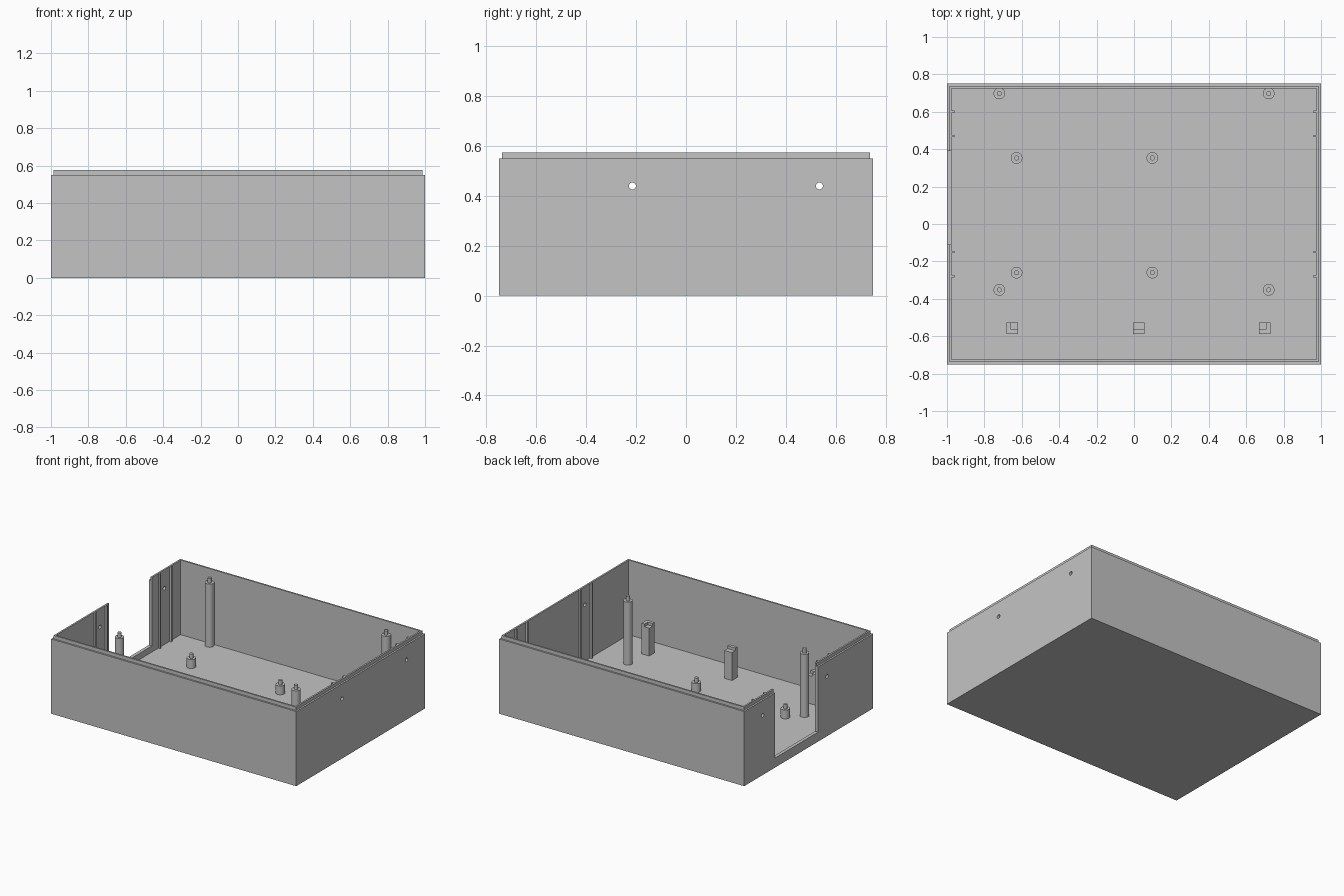
import bpy
import bmesh
from math import radians
from mathutils import Matrix, Vector

old = bpy.data.objects.get("Cube")
if old:
    bpy.data.objects.remove(old, do_unlink=True)

FLOOR, WALL_TOP, RIM_TOP = 0.025, 0.55, 0.575
SINK = 0.01  # overlap of parts into floor and walls

grey = bpy.data.materials.new("plain_grey")
grey.use_nodes = True
COLOUR = (0.55, 0.55, 0.55, 1)
grey.diffuse_color = COLOUR
grey.node_tree.nodes["Principled BSDF"].inputs["Base Color"].default_value = COLOUR


def finish(bm, name, smooth=False):
    bmesh.ops.recalc_face_normals(bm, faces=bm.faces)
    mesh = bpy.data.meshes.new(name)
    bm.to_mesh(mesh)
    bm.free()
    obj = bpy.data.objects.new(name, mesh)
    bpy.context.collection.objects.link(obj)
    mesh.materials.append(grey)
    if smooth:
        activate(obj)
        bpy.ops.object.shade_smooth_by_angle(angle=radians(35))
    return obj


def activate(obj):
    bpy.ops.object.select_all(action="DESELECT")
    obj.select_set(True)
    bpy.context.view_layer.objects.active = obj


def add_box(bm, low, high):
    low, high = Vector(low), Vector(high)
    matrix = Matrix.Translation((low + high) / 2) @ Matrix.Diagonal((*(high - low), 1))
    bmesh.ops.create_cube(bm, size=1, matrix=matrix)


def add_cylinder(bm, centre, radius, length, axis="Z", segments=32):
    turn = Matrix.Rotation(radians(90), 4, "Y") if axis == "X" else Matrix()
    bmesh.ops.create_cone(bm, cap_ends=True, segments=segments, radius1=radius,
                          radius2=radius, depth=length,
                          matrix=Matrix.Translation(centre) @ turn)


def cut(obj, bm):
    cutter = finish(bm, "cutter")
    cutter.hide_render = True
    mod = obj.modifiers.new("cut", "BOOLEAN")
    mod.operation, mod.solver, mod.object = "DIFFERENCE", "EXACT", cutter
    activate(obj)
    bpy.ops.object.modifier_apply(modifier=mod.name)
    bpy.data.objects.remove(cutter, do_unlink=True)


# Open tray with a stepped rim: rectangular rings, outside to inside
bm = bmesh.new()
rings = []
for inset, z in ((0, 0), (0, WALL_TOP), (0.0125, WALL_TOP), (0.0125, RIM_TOP),
                 (0.025, RIM_TOP), (0.025, FLOOR)):
    x, y = 1 - inset, 0.75 - inset
    rings.append([bm.verts.new((sx * x, sy * y, z))
                  for sx, sy in ((-1, -1), (1, -1), (1, 1), (-1, 1))])
for a, b in zip(rings, rings[1:]):
    for i in range(4):
        j = (i + 1) % 4
        bm.faces.new((a[i], a[j], b[j], b[i]))
bm.faces.new(rings[0][::-1])
bm.faces.new(rings[-1])
tray = finish(bm, "tray")

# Port opening in the -x wall
bm = bmesh.new()
add_box(bm, (-1.1, -0.11, 0.07), (-0.9, 0.39, 0.7))
cut(tray, bm)

# Screw holes through both side walls
HOLES = (-0.215, 0.535)
for side in (-1, 1):
    for y in HOLES:
        bm = bmesh.new()
        add_cylinder(bm, (side, y, 0.44), 0.014, 0.2, "X", 20)
        cut(tray, bm)

# Vertical guide ribs on either side of each screw hole
for side, label in ((-1, "right"), (1, "left")):
    for y in HOLES:
        for offset in (-0.065, 0.065):
            bm = bmesh.new()
            xs = sorted((side * 0.96, side * 0.98))
            yc = y + offset
            add_box(bm, (xs[0], yc - 0.006, FLOOR - SINK), (xs[1], yc + 0.006, RIM_TOP))
            finish(bm, label + "_guide_rib")


# Standoff posts with locating pins
def post(name, x, y, top):
    bm = bmesh.new()
    for radius, base, end in ((0.031, FLOOR - SINK, top), (0.0133, top - SINK, top + 0.032)):
        add_cylinder(bm, (x, y, (base + end) / 2), radius, end - base)
    finish(bm, name, smooth=True)


for x in (-0.72, 0.72):
    for y in (-0.352, 0.698):
        post("tall_post", x, y, 0.49)
for x in (-0.628, 0.098):
    for y in (-0.26, 0.353):
        post("short_post", x, y, 0.09)

# Square board supports: a shelf with a raised lip at the front and outer side
HALF, SHELF, LIP_TOP, LIP = 0.031, 0.23, 0.25, 0.024
for side, name in ((-1, "right_support"), (0, "middle_support"), (1, "left_support")):
    cx, cy = 0.025 + side * 0.675, -0.558
    bm = bmesh.new()
    add_box(bm, (cx - HALF, cy - HALF, FLOOR - SINK), (cx + HALF, cy + HALF, LIP_TOP))
    support = finish(bm, name)
    low = cx - HALF + LIP if side < 0 else cx - 0.1
    high = cx + HALF - LIP if side > 0 else cx + 0.1
    bm = bmesh.new()
    add_box(bm, (low, cy - HALF + LIP, SHELF), (high, cy + 0.1, LIP_TOP + 0.1))
    cut(support, bm)
